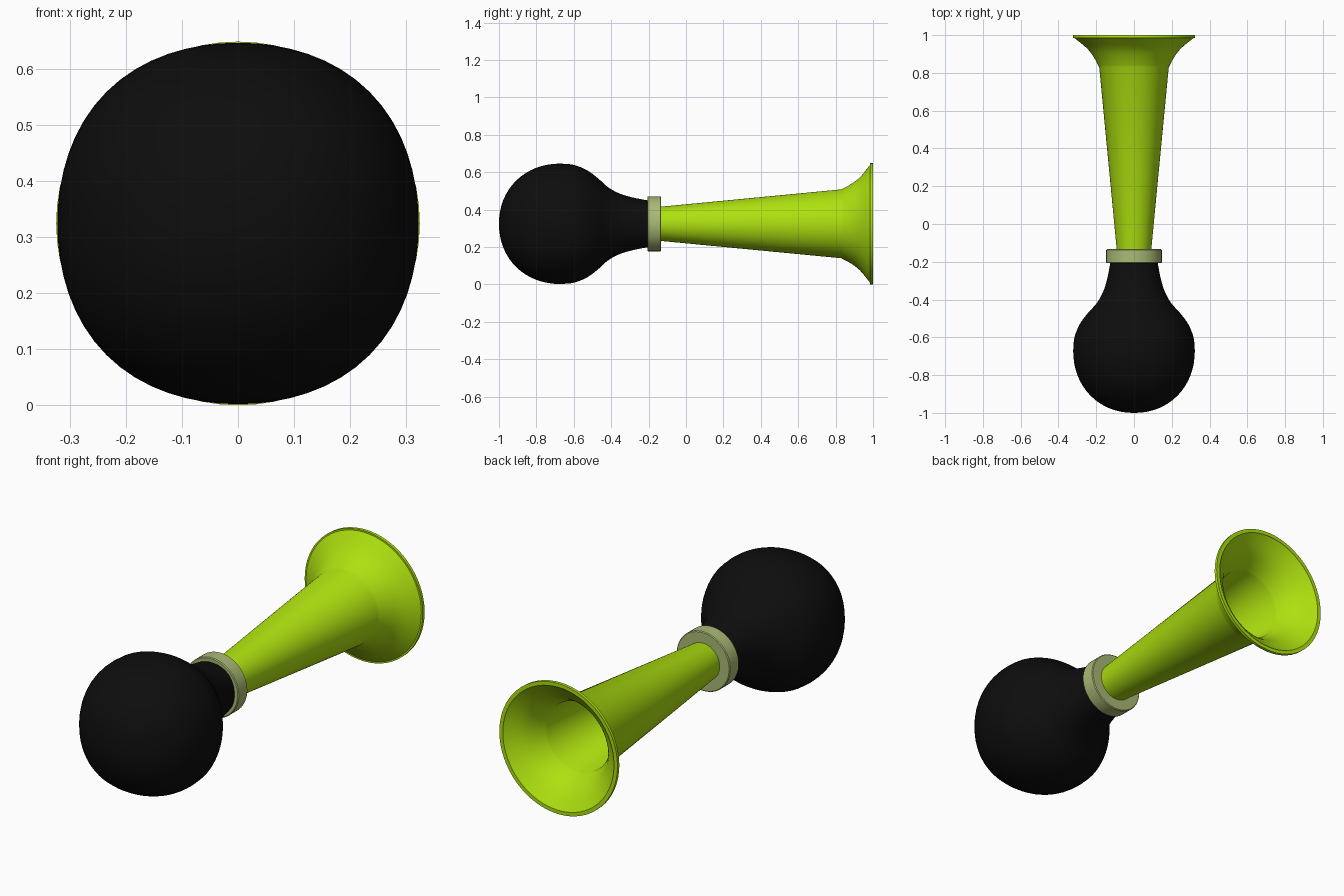
import bpy
import bmesh
import math
from mathutils import Vector

AXIS_Z = 0.324

cube = bpy.data.objects.get("Cube")
if cube:
    bpy.data.objects.remove(cube, do_unlink=True)


def make_material(name, rgb, roughness):
    mat = bpy.data.materials.new(name)
    mat.use_nodes = True
    mat.diffuse_color = (*rgb, 1)
    bsdf = mat.node_tree.nodes["Principled BSDF"]
    bsdf.inputs["Base Color"].default_value = (*rgb, 1)
    bsdf.inputs["Roughness"].default_value = roughness
    return mat


def smooth_path(points, steps=5):
    """Catmull-Rom curve through (y, radius) points."""
    pts = [Vector(p) for p in points]
    pts = [2 * pts[0] - pts[1]] + pts + [2 * pts[-1] - pts[-2]]
    path = []
    for a, b, c, d in zip(pts, pts[1:], pts[2:], pts[3:]):
        for i in range(steps):
            t = i / steps
            p = (2 * b + (c - a) * t + (2 * a - 5 * b + 4 * c - d) * t ** 2
                 + (3 * b - a - 3 * c + d) * t ** 3) / 2
            path.append((p.x, p.y))
    path.append(tuple(points[-1]))
    return path


def lathe(name, profile, mat, square=0.0, sides=64, closed=False):
    """Turn a (y, radius) profile about the long axis; square swells the diagonals."""
    bm = bmesh.new()
    rings = []
    for y, r in profile:
        if r < 1e-5:
            rings.append([bm.verts.new((0, y, AXIS_Z))] * sides)
            continue
        ring = []
        for i in range(sides):
            a = math.tau * i / sides
            rr = r * (1 + square * math.sin(2 * a) ** 2)
            ring.append(bm.verts.new((rr * math.sin(a), y, AXIS_Z + rr * math.cos(a))))
        rings.append(ring)
    pairs = list(zip(rings, rings[1:]))
    if closed:
        pairs.append((rings[-1], rings[0]))
    for p, q in pairs:
        for i in range(sides):
            j = (i + 1) % sides
            corners = list(dict.fromkeys((p[i], p[j], q[j], q[i])))
            bm.faces.new(corners)
    bmesh.ops.recalc_face_normals(bm, faces=bm.faces)
    mesh = bpy.data.meshes.new(name)
    bm.to_mesh(mesh)
    bm.free()
    mesh.materials.append(mat)
    obj = bpy.data.objects.new(name, mesh)
    bpy.context.collection.objects.link(obj)
    bpy.ops.object.select_all(action="DESELECT")
    obj.select_set(True)
    bpy.context.view_layer.objects.active = obj
    bpy.ops.object.shade_smooth_by_angle(angle=math.radians(25))
    return obj


black = make_material("black rubber", (0.004, 0.004, 0.004), 0.6)
lime = make_material("lime green", (0.42, 0.75, 0.005), 0.4)
sage = make_material("pale sage", (0.40, 0.49, 0.18), 0.5)

# Squeeze bulb: rounded back half, then a shoulder drawn in to the neck
back = []
for i in range(17):
    a = math.pi / 2 * i / 16
    back.append((-0.67 - 0.33 * math.cos(a) ** 0.95, 0.322 * math.sin(a) ** 0.95))
shoulder = smooth_path([(-0.67, 0.322), (-0.6, 0.315), (-0.53, 0.287), (-0.47, 0.243),
                        (-0.42, 0.198), (-0.36, 0.164), (-0.29, 0.142), (-0.21, 0.126)])
lathe("squeeze_bulb", back + shoulder[1:] + [(-0.17, 0.122), (-0.17, 0)], black, square=0.03)

# Collar: ring with small bevels
lathe("collar", [(-0.207, 0.08), (-0.207, 0.143), (-0.203, 0.147), (-0.137, 0.147),
                 (-0.133, 0.143), (-0.133, 0.08)], sage, closed=True)

# Horn: tapered tube and flared bell, hollow inside
flare = smooth_path([(0.83, 0.184), (0.88, 0.211), (0.93, 0.249), (0.985, 0.316)], 4)
inner = [(y + 0.012, r - 0.012) for y, r in reversed(flare)]
lathe("horn", [(-0.15, 0), (-0.15, 0.09)] + flare
      + [(0.985, 0.324), (1.0, 0.324), (1.0, 0.305)] + inner
      + [(-0.1, 0.08), (-0.1, 0)], lime)
